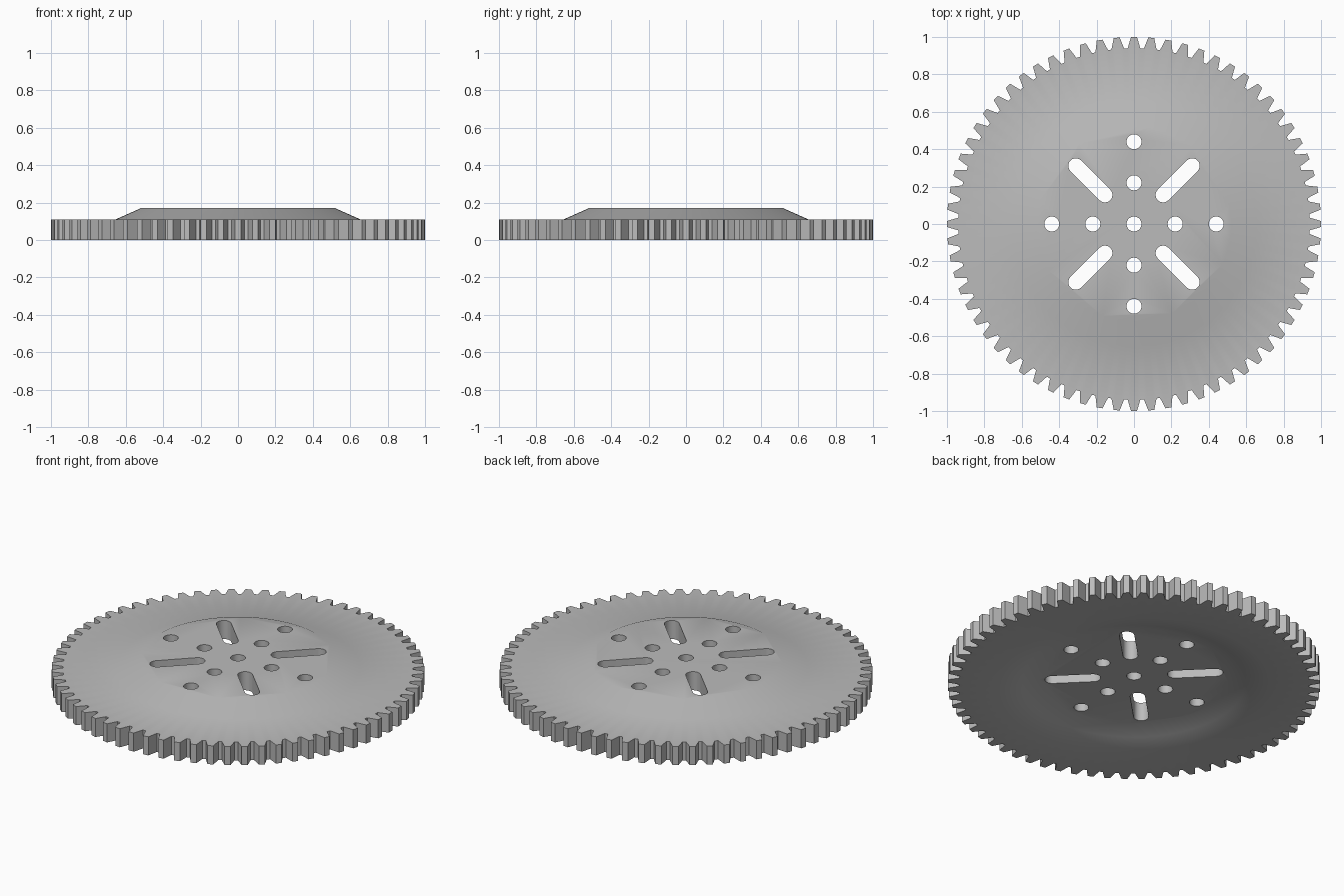
import bpy
import bmesh
from math import cos, sin, pi, radians

TEETH = 68

if "Cube" in bpy.data.objects:
    bpy.data.objects.remove(bpy.data.objects["Cube"])

steel = bpy.data.materials.new("grey steel")
steel.use_nodes = True
steel.diffuse_color = (0.5, 0.5, 0.5, 1)
steel.node_tree.nodes["Principled BSDF"].inputs["Base Color"].default_value = steel.diffuse_color


def make_object(name, bm):
    bmesh.ops.recalc_face_normals(bm, faces=bm.faces)
    mesh = bpy.data.meshes.new(name)
    bm.to_mesh(mesh)
    bm.free()
    obj = bpy.data.objects.new(name, mesh)
    bpy.context.collection.objects.link(obj)
    mesh.materials.append(steel)
    return obj


# Tooth outline: root and tip corners as (half width, radius)
ROOT, TIP = (0.034, 0.94), (0.016, 1.0)
outline = []
for i in range(TEETH):
    middle = 2 * pi * i / TEETH
    for side, (half, radius) in ((-1, ROOT), (-1, TIP), (1, TIP), (1, ROOT)):
        outline.append((middle + side * half / radius, radius))


def add_ring(bm, z, radius=None):
    """A ring with the tooth outline, or a plain circle if a radius is given."""
    return [bm.verts.new(((radius or r) * cos(a), (radius or r) * sin(a), z))
            for a, r in outline]


# Dished wheel: raised top, toothed rim, recessed underside
bm = bmesh.new()
rings = [add_ring(bm, z, r) for z, r in (
    (0.17, 0.52), (0.11, 0.655), (0.11, None), (0, None),
    (0, 0.73), (0.028, 0.60), (0.06, 0.51))]
for upper, lower in zip(rings, rings[1:]):
    for i in range(len(upper)):
        bm.faces.new((upper[i], upper[i - 1], lower[i - 1], lower[i]))
bm.faces.new(rings[0])
bm.faces.new(rings[-1])
wheel = make_object("gear_wheel", bm)


# Cutters: a round hole is a slot without length
def add_slot(bm, angle, start, end, radius, steps=16):
    points = []
    for centre, turn in ((end, -pi / 2), (start, pi / 2)):
        for k in range(steps):
            a = turn + pi * (k + (0.5 if start == end else k / (steps - 1) - k)) / steps \
                if start == end else turn + pi * k / (steps - 1)
            x, y = centre + radius * cos(a), radius * sin(a)
            points.append((x * cos(angle) - y * sin(angle),
                           x * sin(angle) + y * cos(angle)))
    low = [bm.verts.new((x, y, -0.1)) for x, y in points]
    high = [bm.verts.new((x, y, 0.3)) for x, y in points]
    bm.faces.new(low[::-1])
    bm.faces.new(high)
    for i in range(len(low)):
        bm.faces.new((low[i - 1], low[i], high[i], high[i - 1]))


bm = bmesh.new()
add_slot(bm, 0, 0, 0, 0.04)
for quarter in range(4):
    angle = radians(90 * quarter)
    for distance in (0.22, 0.44):
        add_slot(bm, angle, distance, distance, 0.04)
    add_slot(bm, angle + pi / 4, 0.22, 0.44, 0.04)
cutter = make_object("hole_cutter", bm)
cutter.hide_render = True

# Cut the holes, then smooth the shallow bends
bpy.ops.object.select_all(action="DESELECT")
wheel.select_set(True)
bpy.context.view_layer.objects.active = wheel
cut = wheel.modifiers.new("holes", "BOOLEAN")
cut.operation = "DIFFERENCE"
cut.solver = "EXACT"
cut.object = cutter
bpy.ops.object.modifier_apply(modifier=cut.name)
bpy.data.objects.remove(cutter)
bpy.ops.object.shade_smooth_by_angle(angle=radians(30))
